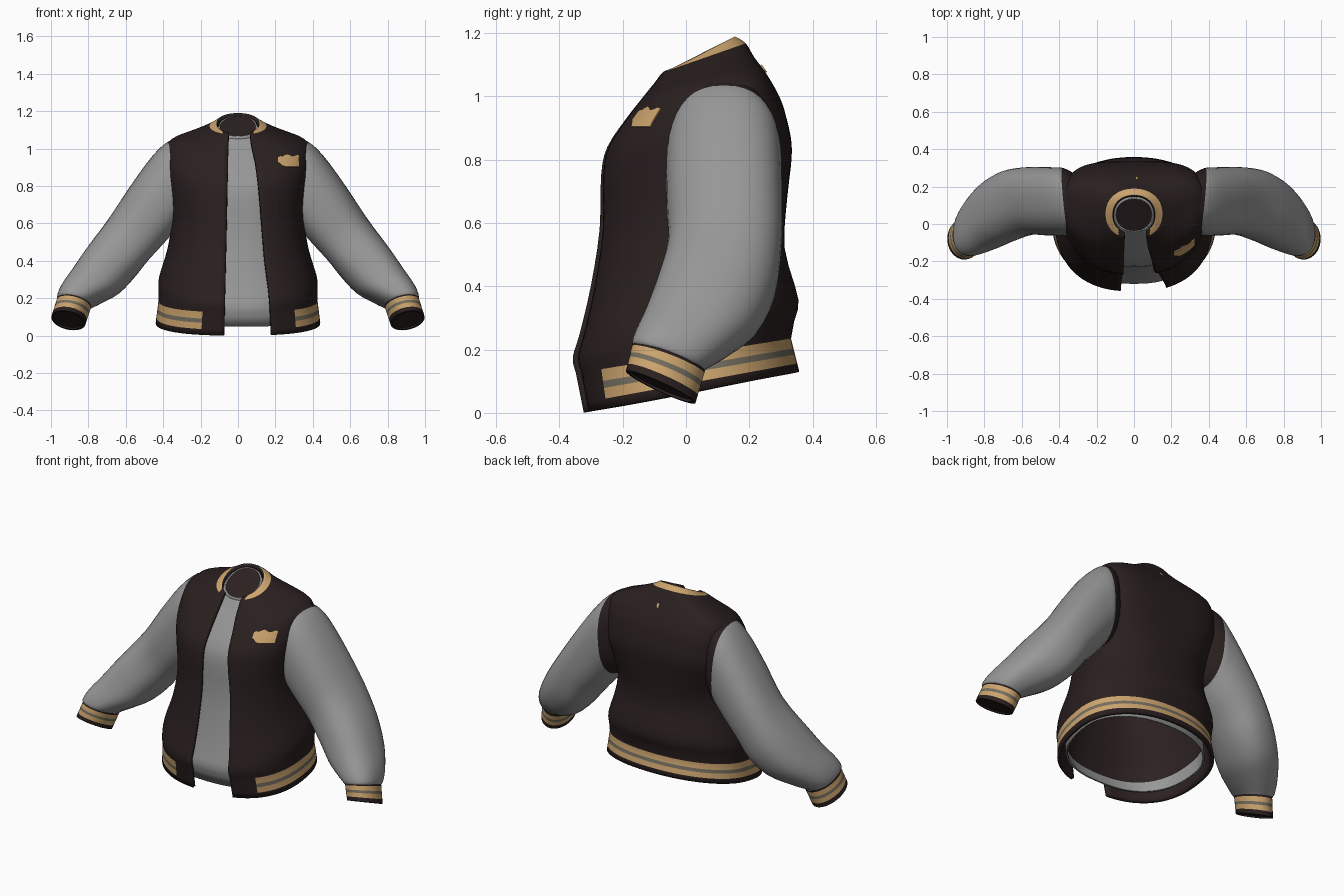
import bpy, bmesh, math
from mathutils import Vector

if "Cube" in bpy.data.objects:
    bpy.data.objects.remove(bpy.data.objects["Cube"])


def material(name, rgb):
    m = bpy.data.materials.new(name)
    m.diffuse_color = (*rgb, 1)
    m.use_nodes = True
    m.node_tree.nodes["Principled BSDF"].inputs["Base Color"].default_value = m.diffuse_color
    return m


BROWN = material("dark brown wool", (0.0225, 0.0135, 0.0135))
TAN = material("tan trim", (0.60, 0.37, 0.155))
STRIPE = material("grey stripe", (0.175, 0.155, 0.115))
GREY = material("light grey cloth", (0.31, 0.31, 0.31))
LINING = material("dark lining", (0.025, 0.015, 0.015))
MATS = [BROWN, TAN, STRIPE, GREY, LINING]


def lerp(a, b, t):
    return tuple(p + (q - p) * t for p, q in zip(a, b))


def resample(rows, n):
    """Smooth spline through the rows, n steps for each span."""
    out = []
    for i in range(len(rows) - 1):
        quad = [rows[min(max(i + k, 0), len(rows) - 1)] for k in (-1, 0, 1, 2)]
        for s in range(n):
            t = s / n
            out.append(tuple(
                0.5 * (2 * b + (c - a) * t + (2 * a - 5 * b + 4 * c - d) * t * t
                       + (3 * b - a - 3 * c + d) * t ** 3)
                for a, b, c, d in zip(*quad)))
    return out + [rows[-1]]


def spow(v, p):
    return math.copysign(abs(v) ** p, v)


def loft(name, rings, rule, closed=True, cap_end=False, recalc=False, angle=40):
    """Skin a list of rings; rule(row, centre) gives each face its material."""
    bm = bmesh.new()
    vs = [[bm.verts.new(p) for p in r] for r in rings]
    n = len(rings[0])
    for i in range(len(vs) - 1):
        for j in range(n if closed else n - 1):
            k = (j + 1) % n
            f = bm.faces.new((vs[i][j], vs[i][k], vs[i + 1][k], vs[i + 1][j]))
            f.material_index = rule(i, f.calc_center_median())
    if cap_end:
        f = bm.faces.new(vs[-1])
        f.material_index = 4
    if recalc:
        bmesh.ops.recalc_face_normals(bm, faces=bm.faces)
    me = bpy.data.meshes.new(name)
    bm.to_mesh(me)
    bm.free()
    for m in MATS:
        me.materials.append(m)
    ob = bpy.data.objects.new(name, me)
    bpy.context.collection.objects.link(ob)
    bpy.context.view_layer.objects.active = ob
    for o in bpy.context.selected_objects:
        o.select_set(False)
    ob.select_set(True)
    bpy.ops.object.shade_smooth_by_angle(angle=math.radians(angle))
    return ob


# Torso levels: front z, back z, front y, back y, half width, right opening x
HEM = (0.0, 0.13, -0.325, 0.358, 0.44, 0.18)
LEVELS = [
    (0.125, 0.235, -0.35, 0.332, 0.425, 0.175),
    (0.175, 0.29, -0.36, 0.342, 0.425, 0.172),
    (0.25, 0.36, -0.338, 0.355, 0.422, 0.165),
    (0.40, 0.52, -0.303, 0.312, 0.375, 0.145),
    (0.58, 0.68, -0.275, 0.32, 0.355, 0.13),
    (0.75, 0.83, -0.27, 0.335, 0.37, 0.115),
    (0.84, 0.93, -0.25, 0.318, 0.382, 0.105),
    (0.93, 1.00, -0.19, 0.295, 0.382, 0.092),
    (1.00, 1.07, -0.135, 0.255, 0.358, 0.076),
    (1.045, 1.125, -0.10, 0.215, 0.24, 0.069),
    (1.074, 1.168, -0.08, 0.189, 0.152, 0.066),
    (1.082, 1.19, -0.058, 0.155, 0.115, 0.065),
]


def torso_ring(row, n, inset=0.0, drop=0.0, closed=False):
    zf, zb, yf, yb, hw, xr = row
    hw, yf, yb = hw - inset, yf + inset, yb - inset
    yc = 0.04 + 0.06 * min(1, max(0, zf))
    neck = min(1, max(0, (zf - 1.0) / 0.07))
    yc += neck * ((yf + yb) / 2 - yc)
    bump = max(0, min(1, (zf - 0.5) / 0.25, (1.06 - zf) / 0.08))
    nf, nb = 2.45 - 0.3 * neck, 2.15 + 1.5 * bump
    if closed:
        t0 = -math.pi / 2
        t1 = t0 + 2 * math.pi * (n - 1) / n
    else:
        xl = 0.05 + 0.025 * (1 - zf / 1.1)
        t0 = -math.acos((xr / hw) ** (nf / 2))
        t1 = 2 * math.pi - math.acos(-(xl / hw) ** (nf / 2))
    pts = []
    for j in range(n):
        t = t0 + (t1 - t0) * j / (n - 1)
        e = nf if math.sin(t) < 0 else nb
        x = hw * spow(math.cos(t), 2 / e)
        s = spow(math.sin(t), 2 / e)
        y = yc + s * ((yc - yf) if s < 0 else (yb - yc))
        pts.append(Vector((x, y, zf + (zb - zf) * (y - yf) / (yb - yf) - drop)))
    return pts


# Jacket body with striped hem and collar
HEM_CUTS = [0, 0.25, 0.52, 0.7]
HEM_COLORS = [0, 1, 2, 1]
body_rows = [lerp(HEM, LEVELS[0], t) for t in HEM_CUTS] + resample(LEVELS, 3)


def body_rule(i, c):
    if i < 4:
        placket = c.y < 0 and -0.19 < c.x < 0.31
        return 0 if placket else HEM_COLORS[i]
    collar_gap = c.y < 0.03 and abs(c.x) < 0.085
    return 1 if i >= len(body_rows) - 4 and not collar_gap else 0


body = loft("jacket_body", [torso_ring(r, 110) for r in body_rows], body_rule, closed=False)
bpy.context.view_layer.update()


def plate(name, xs, lows, tops, y):
    """Thin patch laid on the jacket, projected along y."""
    bm = bmesh.new()
    grid = []
    for x, low, top in zip(xs, lows, tops):
        column = []
        for k in range(4):
            z = low + (top - low) * k / 3
            hit, loc, nor, _ = body.ray_cast(Vector((x, y, z)), Vector((0, -y, 0)))
            column.append(bm.verts.new(loc + nor * 0.002))
        grid.append(column)
    for a, b in zip(grid, grid[1:]):
        for k in range(3):
            bm.faces.new((a[k], b[k], b[k + 1], a[k + 1]))
    bmesh.ops.recalc_face_normals(bm, faces=bm.faces)
    me = bpy.data.meshes.new(name)
    bm.to_mesh(me)
    bm.free()
    me.materials.append(TAN)
    ob = bpy.data.objects.new(name, me)
    bpy.context.collection.objects.link(ob)
    mod = ob.modifiers.new("thickness", 'SOLIDIFY')
    mod.thickness = 0.006
    mod.offset = 0


# Chest patch and small tab below the collar at the back
plate("chest_patch", [0.213 + 0.0122 * i for i in range(10)],
      [0.924, 0.918, 0.906] + [0.903] * 7,
      [0.952, 0.957, 0.955, 0.963, 0.967, 0.963, 0.956, 0.958, 0.964, 0.962], -1)
plate("back_tab", [0.008, 0.022], [1.075, 1.082], [1.095, 1.098], 1)

# Cloth thickness and lining of the jacket
mod = body.modifiers.new("lining", 'SOLIDIFY')
mod.thickness = 0.02
mod.offset = -1
mod.material_offset = 10
mod.material_offset_rim = 10

# Shirt inside the jacket, with a turned-up inner hem and a closed neck
SHIRT_HEM = (0.07, 0.15, -0.335, 0.345, 0.43, 0)
shirt_rows = [SHIRT_HEM] + resample(LEVELS, 2)
rings = [torso_ring(r, 72, 0.04, 0.022, True) for r in shirt_rows[:-2]]
rings.append(torso_ring(LEVELS[-1], 72, 0.014, 0.016, True))
shirt = loft("shirt", rings, lambda i, c: 3)
mod = shirt.modifiers.new("lining", 'SOLIDIFY')
mod.thickness = 0.008
mod.offset = -1
mod.material_offset = 10
loft("shirt_inner_hem", [torso_ring(r, 72, 0.05, 0.022, True)
                         for r in (LEVELS[0], SHIRT_HEM)], lambda i, c: 3)
loft("neck_lining", [torso_ring(LEVELS[-1], 72, 0.02, d, True) for d in (0.03, 0.02)],
     lambda i, c: 4, cap_end=True)

# Sleeve rings: outer x, z, inner x, z, centre y, half depth, forward tilt
SLEEVE = [
    (0.25, 1.07, 0.28, 0.62, 0.11, 0.13, 0.0),
    (0.31, 1.058, 0.31, 0.58, 0.115, 0.16, 0.0),
    (0.378, 1.035, 0.348, 0.555, 0.12, 0.18, 0.0),
    (0.455, 0.962, 0.375, 0.52, 0.12, 0.183, 0.0),
    (0.56, 0.82, 0.415, 0.475, 0.122, 0.183, 0.0),
    (0.68, 0.64, 0.475, 0.41, 0.122, 0.18, 0.0),
    (0.80, 0.48, 0.55, 0.315, 0.095, 0.187, 0.015),
    (0.885, 0.355, 0.635, 0.23, 0.048, 0.177, 0.025),
    (0.945, 0.265, 0.72, 0.187, -0.01, 0.147, 0.035),
    (0.968, 0.205, 0.775, 0.165, -0.05, 0.12, 0.04),
    (0.955, 0.185, 0.795, 0.155, -0.06, 0.105, 0.04),
]
CUFF_TOP = (0.968, 0.195, 0.785, 0.155, -0.055, 0.115, 0.042)
CUFF_END = (0.998, 0.098, 0.815, 0.065, -0.08, 0.11, 0.05)


def sleeve_ring(row, side, n=40, scale=1.0, e=0.84):
    ox, oz, ix, iz, yc, ry, tilt = row
    mid = Vector(((ox + ix) / 2, yc, (oz + iz) / 2))
    u = Vector(((ox - ix) / 2, 0, (oz - iz) / 2)) * scale
    v = Vector((max(0, 0.018 - tilt), ry, -tilt)) * scale
    pts = []
    for j in range(n):
        t = 2 * math.pi * j / n
        p = mid + u * spow(math.cos(t), e) + v * spow(math.sin(t), e)
        pts.append(Vector((p.x * side, p.y, p.z)))
    return pts


CUFF_CUTS = [0, 0.08, 0.34, 0.5, 0.76, 1]
CUFF_COLORS = [0, 1, 2, 1, 0, 0, 4]
for side, label in ((1, "left"), (-1, "right")):
    # Sleeve, with the part above the shoulder seam in body cloth
    loft(label + "_sleeve", [sleeve_ring(r, side) for r in resample(SLEEVE, 3)],
         lambda i, c: 0 if i < 6 else 3, cap_end=True, recalc=True, angle=60)
    # Striped cuff with a shallow recessed opening
    rings = [sleeve_ring(lerp(CUFF_TOP, CUFF_END, t), side, e=1) for t in CUFF_CUTS]
    rings += [sleeve_ring(lerp(CUFF_TOP, CUFF_END, t), side, scale=0.88, e=1) for t in (1, 0.92)]
    loft(label + "_cuff", rings, lambda i, c: CUFF_COLORS[i], cap_end=True, recalc=True)
